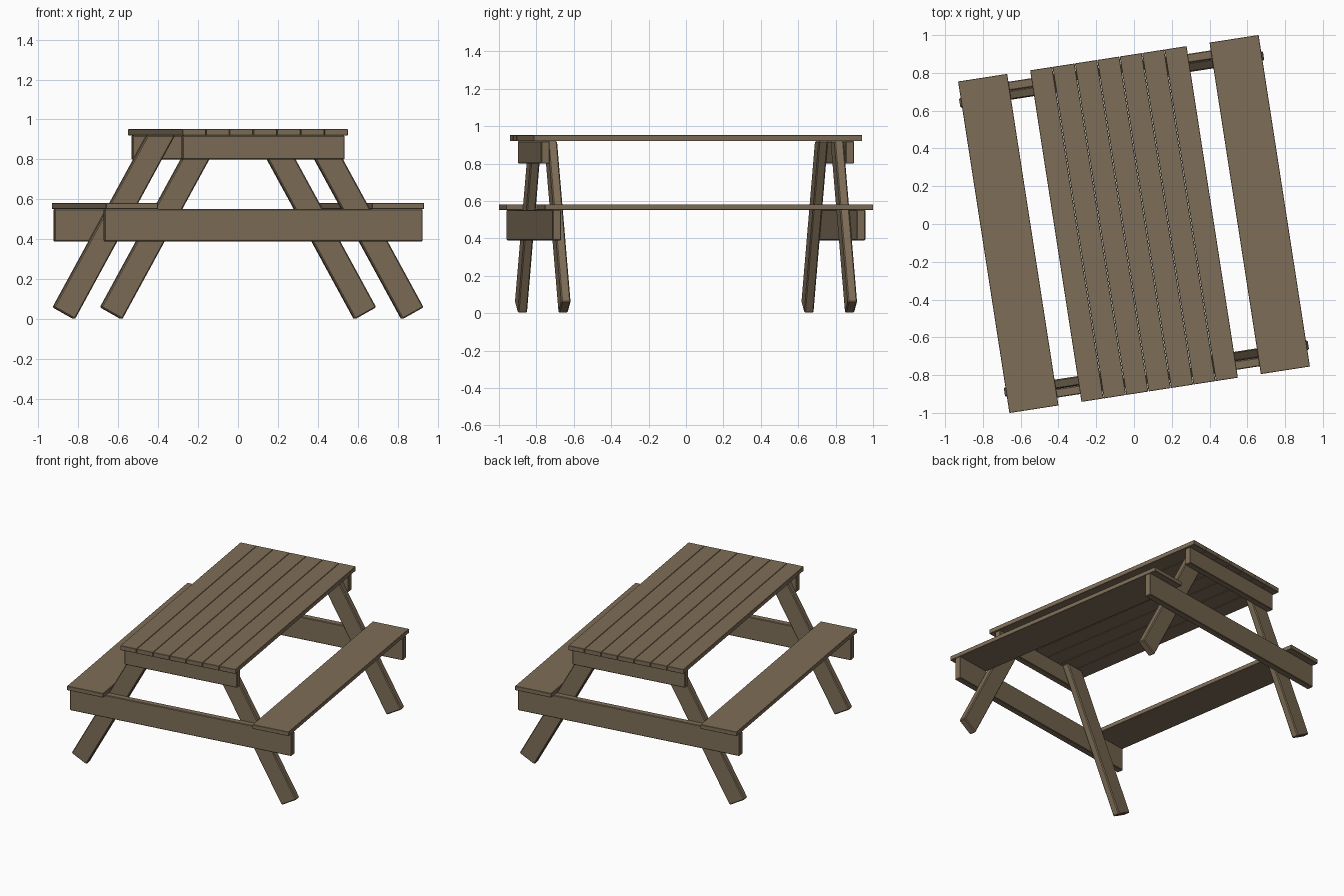
import bpy, bmesh, math
from mathutils import Matrix

if "Cube" in bpy.data.objects:
    bpy.data.objects.remove(bpy.data.objects["Cube"])

TURN = Matrix.Rotation(math.radians(8.8), 4, 'Z')   # whole table is turned slightly

wood = bpy.data.materials.new("brown wood")
wood.diffuse_color = (0.21, 0.155, 0.095, 1)
wood.use_nodes = True
wood.node_tree.nodes["Principled BSDF"].inputs["Base Color"].default_value = wood.diffuse_color


def prism(name, profile, y0, y1, bevel=0.004):
    """Extrude an x-z profile from y0 to y1."""
    bm = bmesh.new()
    vs = [bm.verts.new((x, y0, z)) for x, z in profile]
    face = bm.faces.new(vs)
    new = bmesh.ops.extrude_face_region(bm, geom=[face])["geom"]
    bmesh.ops.translate(bm, vec=(0, y1 - y0, 0),
                        verts=[g for g in new if isinstance(g, bmesh.types.BMVert)])
    bmesh.ops.recalc_face_normals(bm, faces=bm.faces)
    bm.transform(TURN)
    me = bpy.data.meshes.new(name)
    bm.to_mesh(me)
    bm.free()
    me.materials.append(wood)
    ob = bpy.data.objects.new(name, me)
    bpy.context.collection.objects.link(ob)
    if bevel:
        mod = ob.modifiers.new("worn edges", 'BEVEL')
        mod.width = bevel
        mod.segments = 1
    return ob


def board(name, x0, x1, y0, y1, z0, z1, bevel=0.004):
    return prism(name, [(x0, z0), (x1, z0), (x1, z1), (x0, z1)], y0, y1, bevel)


L = 0.888   # half length of the planks

# tabletop planks
pitch = 0.84 / 7
for i in range(7):
    x = -0.42 + i * pitch
    board(f"top_plank_{i + 1}", x + 0.001, x + pitch - 0.001, -L, L, 0.92, 0.952, 0.002)

# benches
for side, s in (("left", -1), ("right", 1)):
    a, b = sorted((s * 0.542, s * 0.805))
    board(f"{side}_bench", a, b, -L, L, 0.552, 0.582, 0.002)

# end frames: cross beams outside, slanted legs inside
leg = [(0.709, 0.0), (0.817, 0.06), (0.343, 0.92), (0.202, 0.92)]
for end, e in (("front", -1), ("back", 1)):
    y0, y1 = sorted((e * 0.80, e * 0.846))
    board(f"{end}_bench_beam", -0.805, 0.805, y0, y1, 0.39, 0.552)
    board(f"{end}_top_beam", -0.41, 0.41, y0, y1, 0.80, 0.92)
    y0, y1 = sorted((e * 0.75, e * 0.80))
    for side, s in (("left", -1), ("right", 1)):
        prism(f"{end}_{side}_leg", [(s * x, z) for x, z in leg], y0, y1, 0.006)
